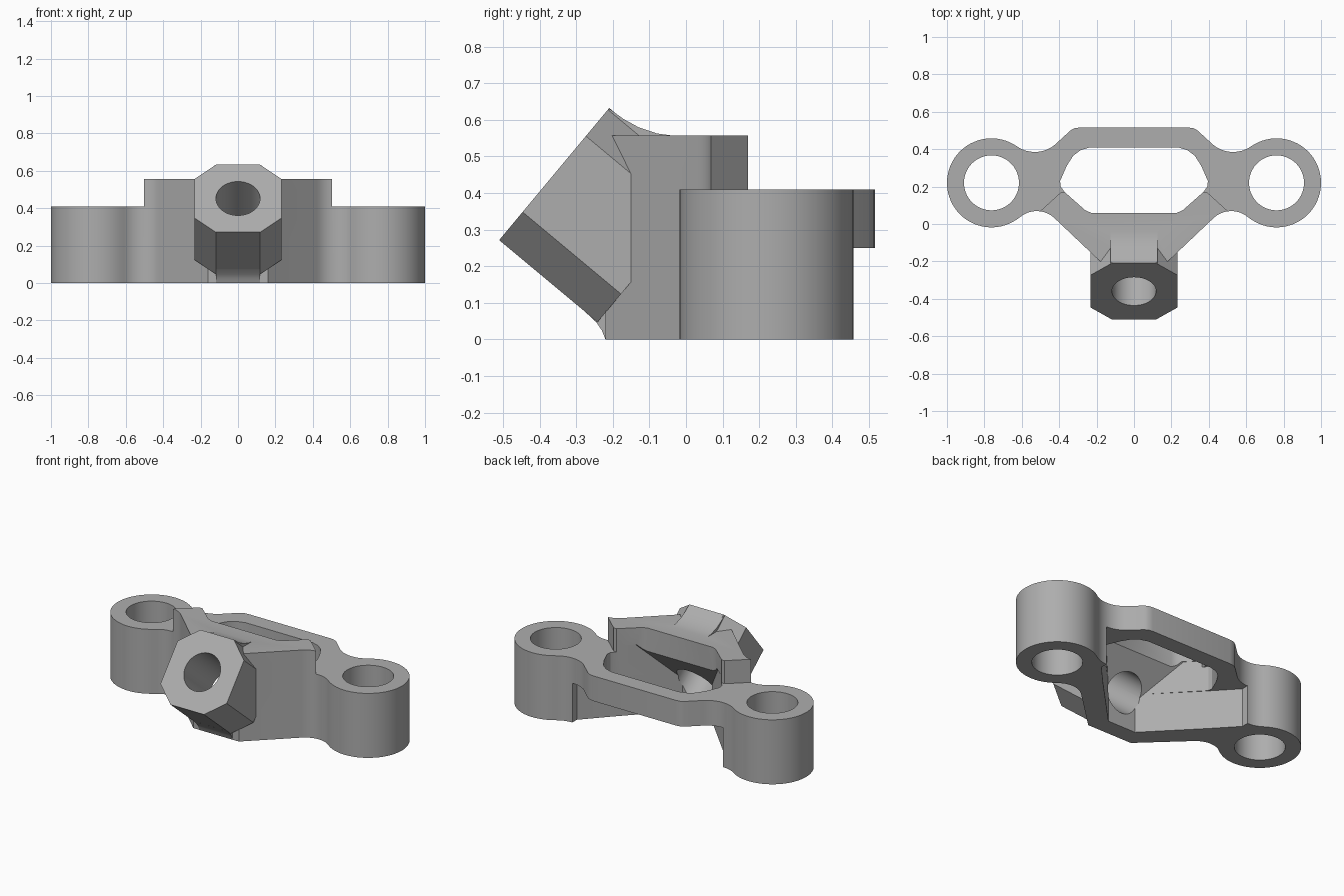
import bpy, bmesh
from math import sin, cos, radians
from mathutils import Matrix, Vector

cube = bpy.data.objects.get("Cube")
if cube:
    bpy.data.objects.remove(cube)

grey = bpy.data.materials.new("plain_grey")
grey.use_nodes = True
colour = (0.42, 0.42, 0.42, 1)
grey.diffuse_color = colour
grey.node_tree.nodes["Principled BSDF"].inputs["Base Color"].default_value = colour


def arc(cx, cy, r, start, end, n):
    angles = [radians(start + (end - start) * i / n) for i in range(n + 1)]
    return [(cx + r * cos(a), cy + r * sin(a)) for a in angles]


def mirrored(half):
    return half + [(-x, y) for x, y in reversed(half)]


def frame(u, v, w, origin=(0, 0, 0)):
    m = Matrix((u, v, w)).transposed().to_4x4()
    m.translation = origin
    return m


def prism(name, points, lo, hi, matrix=Matrix(), clip=None):
    """Extrude a profile along its local z; optionally keep one side of a plane."""
    bm = bmesh.new()
    base = bm.faces.new([bm.verts.new((x, y, lo)) for x, y in points])
    ext = bmesh.ops.extrude_face_region(bm, geom=[base])
    top = [g for g in ext["geom"] if isinstance(g, bmesh.types.BMVert)]
    bmesh.ops.translate(bm, verts=top, vec=(0, 0, hi - lo))
    bm.transform(matrix)
    if clip:
        point, normal = clip
        cut = bmesh.ops.bisect_plane(bm, geom=bm.verts[:] + bm.edges[:] + bm.faces[:],
                                     plane_co=point, plane_no=normal, clear_inner=True)
        bmesh.ops.holes_fill(bm, edges=[g for g in cut["geom_cut"]
                                        if isinstance(g, bmesh.types.BMEdge)])
    bmesh.ops.recalc_face_normals(bm, faces=bm.faces)
    mesh = bpy.data.meshes.new(name)
    bm.to_mesh(mesh)
    bm.free()
    mesh.materials.append(grey)
    obj = bpy.data.objects.new(name, mesh)
    bpy.context.collection.objects.link(obj)
    return obj


def combine(target, tool, operation):
    mod = target.modifiers.new(tool.name, "BOOLEAN")
    mod.object, mod.operation, mod.solver = tool, operation, "EXACT"
    bpy.context.view_layer.objects.active = target
    bpy.ops.object.modifier_apply(modifier=mod.name)
    bpy.data.objects.remove(tool)


# Plan outline: front wall, concave necks, end rings and back bar
half = [(0.16, -0.22)]
half += arc(0.52, -0.07, 0.139, 135, 50, 12)
half += arc(0.762, 0.22, 0.238, -130, 125, 48)[1:-1]
half += arc(0.53, 0.552, 0.167, -55, -130, 12)
half += [(0.34, 0.5), (0.318, 0.512), (0.29, 0.516)]
body = prism("bracket_body", mirrored(half), 0, 0.557)

# Lower the rings and back bar, leaving the front wall raised
step = [(0.39, 0.17), (0.6, -0.02), (1.1, -0.3), (1.1, 0.7)]
combine(body, prism("height_step", mirrored(step), 0.41, 0.7), "DIFFERENCE")

# Tilted octagonal boss
up = Vector((0, 0.64, 0.768)).normalized()
out = Vector((0, -0.768, 0.64)).normalized()
face_centre = Vector((0, -0.36, 0.452))
tilted = frame((1, 0, 0), up, out, face_centre)
octagon = mirrored([(0.118, -0.235), (0.233, -0.135), (0.233, 0.135), (0.118, 0.235)])
combine(body, prism("tilted_boss", octagon, -0.35, 0, tilted), "UNION")

# Curved blends above and below the boss
side = frame((0, 1, 0), (0, 0, 1), (1, 0, 0))
upper = [(-0.21, 0.631), (-0.17, 0.602), (-0.13, 0.58), (-0.08, 0.563),
         (-0.03, 0.556), (-0.03, 0.5), (-0.21, 0.5)]
lower = [(-0.275, 0.075), (-0.245, 0.047), (-0.23, 0.025), (-0.22, 0),
         (-0.15, 0), (-0.15, 0.12)]
combine(body, prism("upper_blend", upper, -0.125, 0.125, side), "UNION")
combine(body, prism("lower_blend", lower, -0.117, 0.117, side), "UNION")

# Central opening
opening = [(0.23, 0.06), (0.26, 0.073), (0.37, 0.17), (0.392, 0.2), (0.395, 0.23),
           (0.36, 0.31), (0.325, 0.365), (0.285, 0.395), (0.235, 0.41)]
combine(body, prism("opening", mirrored(opening), -0.1, 0.8), "DIFFERENCE")

# Hollow behind the front wall, and the undercut below the back bar
seat = (face_centre - 0.35 * out, -out)
hollow = [(0.1, -0.11), (0.385, 0.19), (0.385, 0.23)]
combine(body, prism("hollow", mirrored(hollow), -0.1, 0.45, clip=seat), "DIFFERENCE")
undercut = [(0.1, -0.11), (0.4, 0.2), (0.53, 0.34), (0.53, 0.7)]
combine(body, prism("undercut", mirrored(undercut), -0.1, 0.25, clip=seat), "DIFFERENCE")

# Bores through the rings and the boss
for x in (-0.762, 0.762):
    combine(body, prism("ring_bore", arc(x, 0.22, 0.147, 0, 354, 59), -0.1, 0.7), "DIFFERENCE")
combine(body, prism("boss_bore", arc(0, 0, 0.118, 0, 352.5, 47), -0.5, 0.1, tilted), "DIFFERENCE")

# Smooth the round walls, keep the edges crisp
bpy.ops.object.select_all(action="DESELECT")
body.select_set(True)
bpy.context.view_layer.objects.active = body
bpy.ops.object.shade_smooth_by_angle(angle=radians(25))
